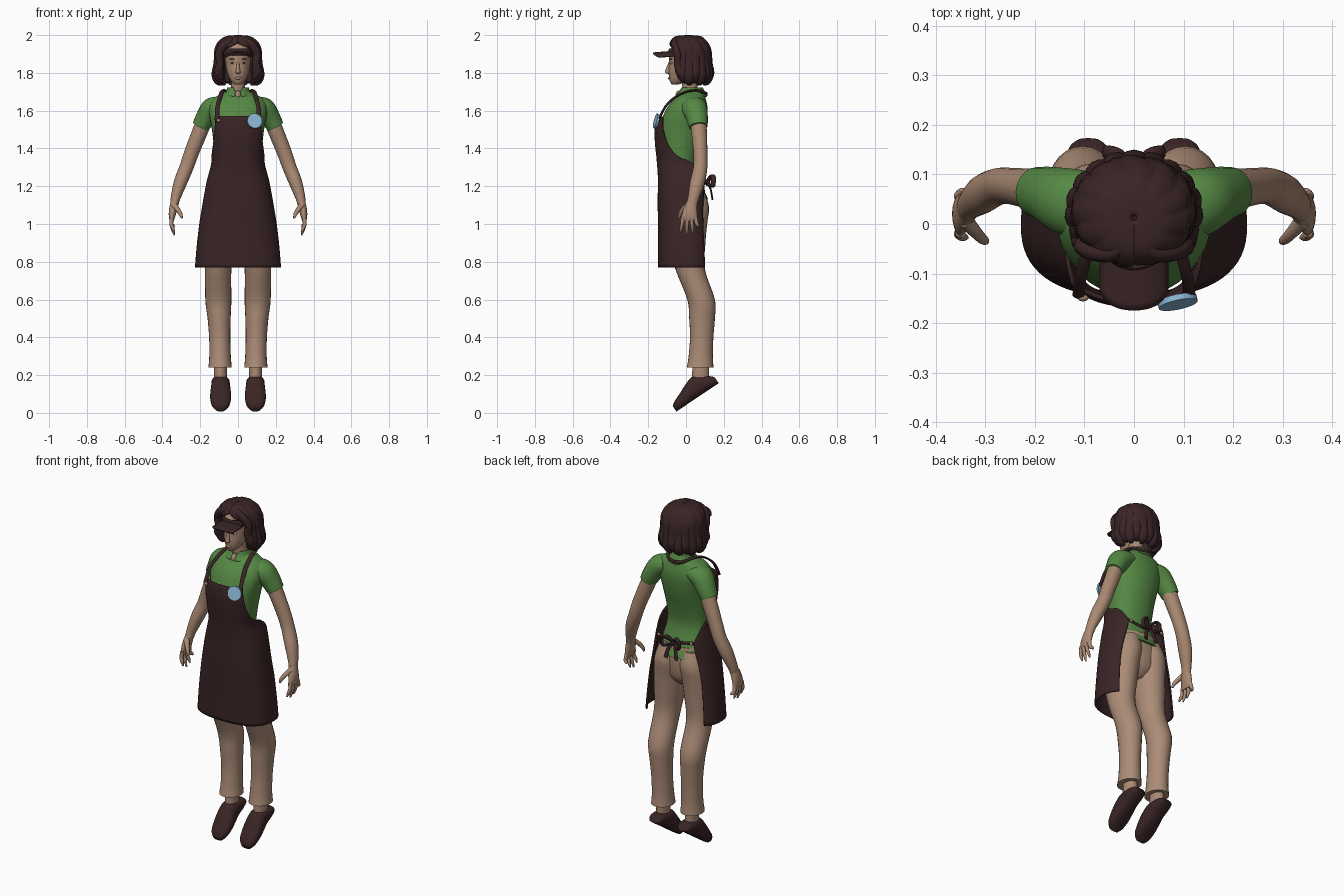
import bpy, bmesh, math
from mathutils import Vector
from math import sin, cos, pi, radians

def material(name, *rgb):
    m = bpy.data.materials.new(name)
    m.diffuse_color = (*rgb, 1)
    return m

DARK = material("dark_brown", 0.042, 0.018, 0.019)
GREEN = material("shirt_green", 0.092, 0.245, 0.058)
SKIN = material("skin", 0.40, 0.25, 0.17)
KHAKI = material("trouser_tan", 0.41, 0.262, 0.184)
BLUE = material("badge_blue", 0.26, 0.47, 0.66)
WHITE = material("eye_white", 0.7, 0.66, 0.62)
X, Y, Z = Vector((1, 0, 0)), Vector((0, 1, 0)), Vector((0, 0, 1))

def finish(o, name, mat, mirror=False, thick=0):
    o.name = name
    o.data.materials.append(mat)
    bpy.ops.object.select_all(action='DESELECT')
    bpy.context.view_layer.objects.active = o
    o.select_set(True)
    bpy.ops.object.shade_smooth_by_angle(angle=radians(50))
    if thick:
        s = o.modifiers.new("thickness", 'SOLIDIFY')
        s.thickness, s.offset = thick, 0
    if mirror:
        o.modifiers.new("mirror", 'MIRROR').use_clip = False
    return o

def build(name, mat, verts, faces, mirror=False, thick=0):
    me = bpy.data.meshes.new(name)
    me.from_pydata(verts, [], faces)
    bm = bmesh.new()
    bm.from_mesh(me)
    bmesh.ops.recalc_face_normals(bm, faces=bm.faces)
    bm.to_mesh(me)
    bm.free()
    o = bpy.data.objects.new(name, me)
    bpy.context.collection.objects.link(o)
    return finish(o, name, mat, mirror, thick)

def smooth_rows(rows, sub):
    """Catmull-Rom interpolation of rows of numbers."""
    out, n = [], len(rows)
    for i in range(n - 1):
        p = [rows[max(i - 1, 0)], rows[i], rows[i + 1], rows[min(i + 2, n - 1)]]
        for k in range(sub):
            t = k / sub
            out.append([0.5 * (2 * b + (c - a) * t + (2 * a - 5 * b + 4 * c - d) * t * t
                        + (3 * b - a - 3 * c + d) * t ** 3) for a, b, c, d in zip(*p)])
    return out + [list(rows[-1])]

def spow(v, p):
    return math.copysign(abs(v) ** (2 / p), v)

def loft(name, mat, secs, axis=None, ref=Y, p=2, n=20, sub=4, mirror=False):
    """Closed tube through (x, y, z, half width, half depth) sections."""
    s = smooth_rows(secs, sub)
    verts, faces = [], []
    for i, q in enumerate(s):
        a, b = s[max(i - 1, 0)], s[min(i + 1, len(s) - 1)]
        t = axis or (Vector(b[:3]) - Vector(a[:3])).normalized()
        u = t.cross(ref).normalized()
        w = u.cross(t)
        for k in range(n):
            g = 2 * pi * k / n
            verts.append(Vector(q[:3]) + u * q[3] * spow(cos(g), p) + w * q[4] * spow(sin(g), p))
    for i in range(len(s) - 1):
        for k in range(n):
            k2 = (k + 1) % n
            faces.append((i * n + k, i * n + k2, i * n + n + k2, i * n + n + k))
    faces += [tuple(range(n)), tuple(range(len(verts) - n, len(verts)))]
    return build(name, mat, verts, faces, mirror)

def wrap(name, mat, rows, p=2, n=40, sub=4, thick=0.008, lumps=0):
    """Open sheet round the z axis; rows are z, rx, cy, ry, first and last angle from the front."""
    s = smooth_rows(rows, sub)
    verts, faces = [], []
    for z, rx, cy, ry, a0, a1 in s:
        for k in range(n + 1):
            a = radians(a0 + (a1 - a0) * k / n)
            r = 1 + lumps * abs(sin(a * 6 + z * 14))
            verts.append((rx * r * spow(sin(a), p), cy - ry * r * spow(cos(a), p), z))
    for i in range(len(s) - 1):
        for k in range(n):
            j = i * (n + 1) + k
            faces.append((j, j + 1, j + n + 2, j + n + 1))
    return build(name, mat, verts, faces, thick=thick)

def ball(name, mat, loc, size, mirror=False, rot=(0, 0, 0)):
    bpy.ops.mesh.primitive_uv_sphere_add(segments=16, ring_count=10, radius=1)
    o = bpy.context.object
    o.scale, o.location, o.rotation_euler = size, loc, rot
    bpy.ops.object.transform_apply(location=True, rotation=True, scale=True)
    return finish(o, name, mat, mirror)

# Shirt body, sleeves and open collar
loft("shirt", GREEN, [(0, .03, 1.705, .055, .055), (0, .03, 1.69, .085, .066), (0, .02, 1.66, .138, .085),
     (0, .003, 1.6, .155, .112), (0, -.02, 1.5, .138, .122), (0, -.03, 1.4, .127, .105),
     (0, -.03, 1.3, .122, .09), (0, -.005, 1.2, .138, .093), (0, .01, 1.13, .155, .108)],
     axis=Z, p=2.2, n=36, mirror=False)
loft("sleeve", GREEN, [(.09, .035, 1.63, .045, .07), (.135, .045, 1.61, .06, .068),
     (.17, .058, 1.565, .053, .058), (.198, .065, 1.515, .046, .05)], mirror=True)
wrap("collar", GREEN, [(1.675, .075, .028, .082, 14, 346), (1.70, .058, .03, .064, 14, 346),
     (1.722, .052, .03, .054, 28, 332)], thick=.01)
ball("neck_opening", SKIN, (0, -.035, 1.682), (.016, .02, .026))

# Trousers and legs
loft("trouser_seat", KHAKI, [(0, .01, 1.19, .135, .088), (0, .014, 1.1, .158, .092),
     (0, .008, 1.0, .12, .085), (0, .0, .95, .05, .05)], axis=Z, n=32)
loft("trouser_leg", KHAKI, [(.07, .012, 1.17, .07, .085), (.08, .022, 1.09, .084, .1), (.09, .008, 1.0, .086, .104),
     (.097, .005, .9, .082, .098), (.105, .022, .76, .07, .078), (.104, .08, .6, .069, .073),
     (.1, .085, .5, .061, .068), (.097, .083, .4, .056, .062), (.095, .078, .3, .057, .064),
     (.095, .075, .24, .062, .071)], axis=Z, n=24, mirror=True)
loft("ankle", SKIN, [(.093, .078, .3, .034, .042), (.093, .078, .22, .034, .045),
     (.093, .075, .14, .034, .045)], axis=Z, mirror=True)

# Shoes pointing down toward the toe
d, up = Vector((0, -.83, -.555)), Vector((0, -.555, .83))
shoe = []
for t, h, w in [(0, .035, .026), (.012, .052, .04), (.05, .078, .048), (.098, .106, .049), (.15, .092, .054),
                (.2, .07, .055), (.245, .052, .046), (.27, .034, .026)]:
    c = Vector((.092, .173, .157)) + d * t + up * h / 2
    shoe.append((*c, w, h / 2))
loft("shoe", DARK, shoe, axis=d, p=2.5, n=24, mirror=True)

# Apron with bib and wrap-round skirt
wrap("apron", DARK, [(z, rx, cy, ry, -a, a) for z, rx, cy, ry, a in [
     (1.57, .155, -.01, .145, 44), (1.5, .155, -.01, .153, 48), (1.42, .145, -.01, .15, 60),
     (1.36, .138, -.01, .143, 80), (1.32, .138, -.01, .14, 105), (1.27, .15, -.01, .136, 126),
     (1.22, .163, -.01, .135, 138), (1.1, .185, -.01, .136, 132), (1.0, .201, -.005, .139, 128),
     (.88, .215, -.002, .142, 128), (.77, .224, 0, .145, 128)]], p=2.5, n=48)
loft("neck_strap", DARK, [(.112, -.145, 1.55, .012, .006), (.108, -.11, 1.62, .012, .006),
     (.096, -.062, 1.668, .012, .006), (.085, 0, 1.70, .012, .006), (.072, .06, 1.707, .01, .007),
     (.045, .097, 1.695, .008, .009), (0, .108, 1.688, .007, .01)], ref=Z, n=10, mirror=True)
loft("waist_tie", DARK, [(.12, .095, 1.235, .01, .005), (.06, .1, 1.225, .009, .005),
     (0, .105, 1.215, .009, .005)], n=10, mirror=True)
loft("bow_loop", DARK, [(0, .11, 1.22, .006, .01), (.03, .138, 1.255, .007, .014), (.055, .145, 1.24, .007, .014),
     (.05, .14, 1.2, .007, .013), (0, .112, 1.215, .006, .01)], n=10, mirror=True)
loft("bow_tail", DARK, [(0, .112, 1.22, .007, .008), (.022, .13, 1.185, .011, .005),
     (.035, .14, 1.13, .013, .005)], n=10, mirror=True)
ball("bow_knot", DARK, (0, .115, 1.217), (.016, .014, .016))
ball("strap_button", SKIN, (-.103, -.149, 1.548), (.011, .007, .009))
ball("tie_button", SKIN, (.105, .102, 1.232), (.009, .006, .009), mirror=True)

# Round badge on the bib
bpy.ops.mesh.primitive_cylinder_add(vertices=28, radius=.04, depth=.012, location=(.088, -.157, 1.545),
                                    rotation=(radians(76), 0, radians(12)))
finish(bpy.context.object, "badge", BLUE)

# Arms, palms, fingers and thumbs
loft("arm", SKIN, [(.165, .062, 1.58, .042, .043), (.205, .07, 1.48, .041, .041), (.245, .076, 1.38, .039, .037),
     (.273, .076, 1.3, .037, .037), (.305, .06, 1.22, .035, .039), (.33, .04, 1.14, .026, .03),
     (.337, .03, 1.1, .021, .028)], mirror=True)
loft("palm", SKIN, [(.335, .032, 1.115, .022, .028), (.345, .022, 1.07, .021, .038),
     (.35, .018, 1.035, .016, .042), (.35, .018, 1.015, .01, .038)], mirror=True)
for i, tip in enumerate((.955, .94, .95, .985)):
    y = -.016 + .022 * i
    s = (i - 1.2) * .008
    loft(f"finger_{i + 1}", SKIN, [(.35, y, 1.035, .011, .011), (.353, y + s * .5, 1.0, .01, .01),
         (.345, y + s, (1.0 + tip) / 2, .009, .009), (.337, y + s * 1.2, tip, .004, .004)], n=10, mirror=True)
loft("thumb", SKIN, [(.338, .005, 1.1, .014, .016), (.318, -.018, 1.075, .012, .013),
     (.303, -.032, 1.05, .01, .01), (.297, -.036, 1.03, .005, .005)], n=10, ref=X, mirror=True)

# Neck and head
loft("neck", SKIN, [(0, .012, 1.79, .038, .042), (0, .02, 1.73, .036, .04), (0, .028, 1.67, .045, .046)], axis=Z)
loft("head", SKIN, [(0, -.058, 1.738, .014, .016), (0, -.048, 1.748, .029, .034), (0, -.034, 1.77, .045, .055),
     (0, -.016, 1.805, .059, .076), (0, .0, 1.85, .067, .09), (0, .005, 1.9, .071, .094),
     (0, .012, 1.95, .064, .08), (0, .015, 1.98, .03, .04)], axis=Z, n=28)
loft("nose", SKIN, [(0, -.084, 1.86, .006, .006), (0, -.095, 1.825, .009, .01),
     (0, -.098, 1.803, .013, .013), (0, -.09, 1.795, .008, .006)], axis=Z, n=12)
ball("eye", WHITE, (.031, -.079, 1.852), (.012, .006, .006), True, (0, 0, .4))
ball("pupil", DARK, (.031, -.0835, 1.852), (.006, .003, .006), True, (0, 0, .4))
ball("eyebrow", DARK, (.034, -.08, 1.874), (.017, .005, .003), True, (0, -.1, .42))
ball("lips", SKIN, (0, -.088, 1.772), (.019, .007, .007))

# Visor: head band and curved brim
wrap("visor_band", DARK, [(1.893, .08, .008, .102, -95, 95), (1.928, .076, .01, .096, -95, 95)], n=30)
brim, faces = [], []
for i in range(7):
    for j in range(13):
        u, v = j / 6 - 1, i / 6
        x = .067 * u
        brim.append((x, -.075 * (1 - .35 * u * u) - v * (.099 - .018 * u ** 4 + .01 * u * u),
                     1.912 - .008 * v - 4.5 * x * x))
        if i < 6 and j < 12:
            q = i * 13 + j
            faces.append((q, q + 1, q + 14, q + 13))
build("visor_brim", DARK, brim, faces, thick=.009)

# Wavy bobbed hair: lumpy shell, then locks swept from the crown
wrap("hair_shell", DARK, [(z, rx, cy, ry, a, 360 - a) for z, rx, cy, ry, a in [
     (1.993, .005, .012, .005, 0), (1.988, .058, .012, .06, 0), (1.965, .092, .014, .086, 0),
     (1.945, .104, .018, .094, 12), (1.92, .112, .024, .098, 42), (1.87, .112, .028, .098, 58),
     (1.82, .114, .03, .096, 68), (1.78, .106, .03, .09, 76), (1.75, .085, .03, .07, 82)]],
     n=96, thick=.014, lumps=.06)
for i in range(13):
    a = radians(66 + 19 * i)
    low = .012 * (i % 2)
    path = [(.25, 1.983, .012, .014), (.72, 1.963, .018, .024), (1.0, 1.91, .02, .029),
            (1.04, 1.85, .022, .03), (1.1, 1.8 - low, .026, .031), (.98, 1.765 - low, .02, .024),
            (.8, 1.75 - low, .007, .009)]
    loft(f"hair_lock_{i + 1}", DARK, [(.104 * r * sin(a), .025 - .09 * r * cos(a), z, w, h)
         for r, z, w, h in path], ref=Vector((cos(a), sin(a), 0)), n=12)
loft("hair_fringe", DARK, [(0, -.01, 1.984, .014, .016), (.035, -.055, 1.97, .02, .017), (.075, -.058, 1.945, .022, .018),
     (.1, -.045, 1.9, .022, .02), (.094, -.042, 1.85, .02, .022), (.102, -.03, 1.805, .026, .026),
     (.085, -.03, 1.768, .009, .012)], n=12, mirror=True)
loft("hair_crown", DARK, [(.0, -.065, 1.962, .012, .012), (.015, -.045, 1.976, .022, .018),
     (.018, .02, 1.98, .024, .019), (.01, .075, 1.97, .022, .018), (0, .11, 1.93, .012, .012)],
     ref=Z, n=12, mirror=True)
